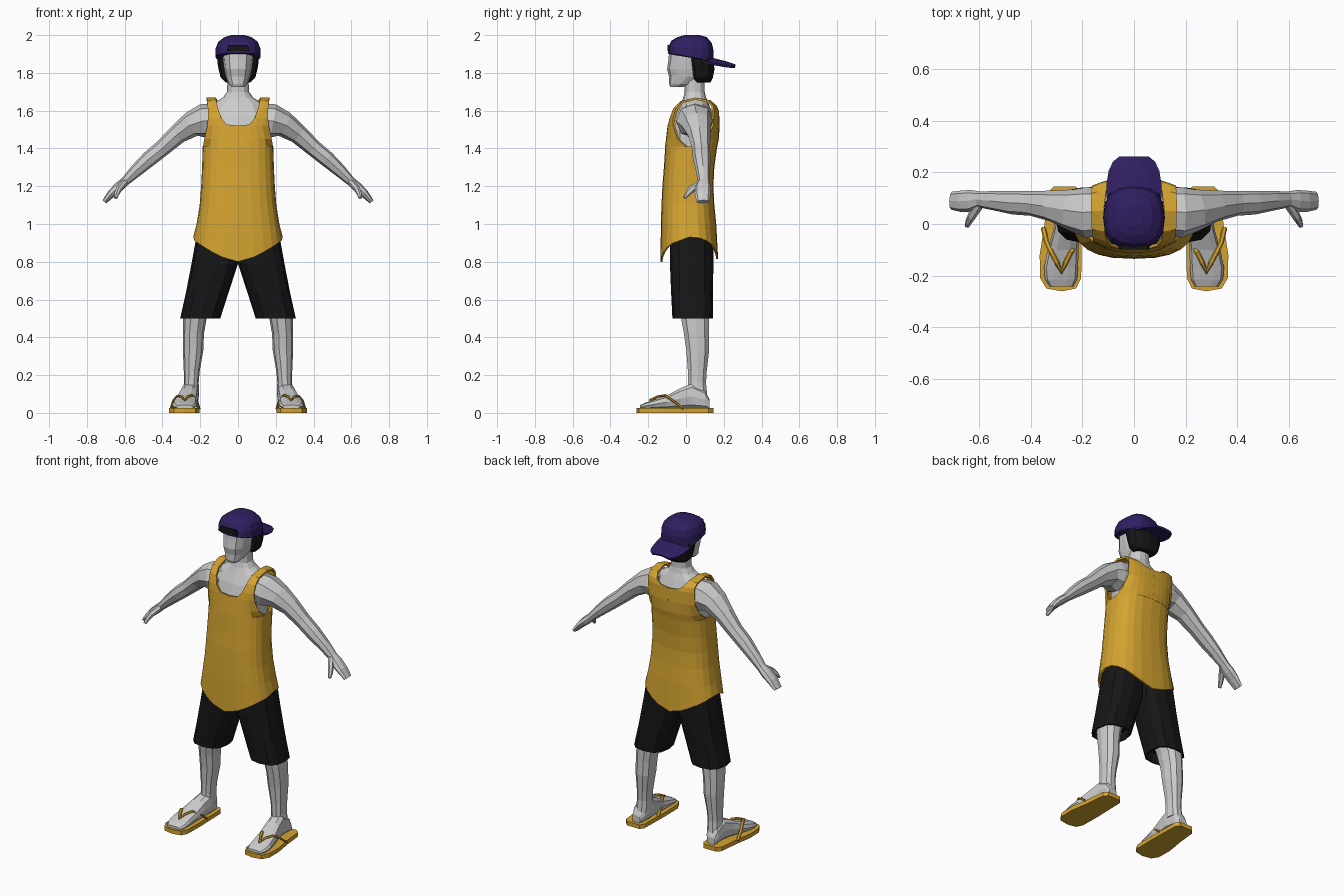
import bpy, bmesh
from math import cos, sin, pi
from mathutils import Vector


def material(name, rgb):
    m = bpy.data.materials.new(name)
    m.diffuse_color = (*rgb, 1)
    return m


YELLOW = material("yellow", (0.66, 0.37, 0.03))
BLACK = material("black", (0.008, 0.008, 0.008))
PURPLE = material("purple", (0.030, 0.013, 0.12))


def loft(name, rings, mat=None, closed=True, caps=True, mirror=False, thick=0):
    """Skin a list of equally long point rows."""
    bm = bmesh.new()
    vs = [[bm.verts.new(p) for p in r] for r in rings]
    n = len(vs[0])
    for a, b in zip(vs, vs[1:]):
        for i in range(n if closed else n - 1):
            j = (i + 1) % n
            bm.faces.new((a[i], a[j], b[j], b[i]))
    if closed and caps:
        bm.faces.new(vs[0])
        bm.faces.new(vs[-1])
    bmesh.ops.remove_doubles(bm, verts=bm.verts, dist=0.0005)
    bmesh.ops.recalc_face_normals(bm, faces=bm.faces)
    me = bpy.data.meshes.new(name)
    bm.to_mesh(me)
    bm.free()
    ob = bpy.data.objects.new(name, me)
    bpy.context.collection.objects.link(ob)
    if mat:
        me.materials.append(mat)
    if thick:
        s = ob.modifiers.new("thickness", 'SOLIDIFY')
        s.thickness, s.offset = thick, 0
    if mirror:
        ob.modifiers.new("mirror", 'MIRROR').use_mirror_merge = False
    return ob


def ring(c, u, v, n, e):
    """Superellipse around c spanned by u and v."""
    def sp(t):
        return (1 if t >= 0 else -1) * abs(t) ** (2 / e)
    return [Vector(c) + u * sp(cos(2 * pi * i / n)) + v * sp(sin(2 * pi * i / n)) for i in range(n)]


def stack(rows, n=12, e=2.4):
    """Horizontal rings from (cx, cy, z, rx, ry, tilt)."""
    out = []
    for cx, cy, z, rx, ry, *t in rows:
        k = t[0] if t else 0
        out.append(ring((cx, cy, z), Vector((rx, 0, 0)), Vector((0, ry, ry * k)), n, e))
    return out


def sweep(path, up, n=8, e=2.2):
    """Rings across a path of (x, y, z, half_a, half_b); half_b lies along up."""
    pts = [Vector(p[:3]) for p in path]
    out = []
    for i, p in enumerate(path):
        t = (pts[min(i + 1, len(pts) - 1)] - pts[max(i - 1, 0)]).normalized()
        u = Vector(up).cross(t).normalized()
        out.append(ring(pts[i], u * p[3], t.cross(u) * p[4], n, e))
    return out


# torso, neck and head
loft("torso", stack([(0, .03, 1.0, .16, .10), (0, .03, 1.35, .16, .11), (0, .035, 1.5, .165, .117),
                     (0, .043, 1.58, .165, .10), (0, .046, 1.635, .135, .075), (0, .046, 1.67, .08, .06),
                     (0, .046, 1.70, .058, .053), (0, .046, 1.80, .055, .052)]))
loft("head", stack([(0, -.052, 1.725, .034, .03), (0, -.025, 1.742, .05, .065), (0, .01, 1.78, .065, .10),
                    (0, .012, 1.82, .074, .112), (0, .015, 1.87, .080, .108), (0, .02, 1.93, .085, .108)]))
loft("hair", stack([(0, .085, 1.75, .065, .045), (0, .085, 1.775, .092, .057), (0, .085, 1.82, .103, .066),
                    (0, .08, 1.86, .11, .066), (0, .07, 1.91, .105, .06)]), BLACK)

# backwards cap
loft("cap_dome", stack([(0, .025, 1.880, .112, .116, -.18), (0, .025, 1.884, .120, .121, -.18),
                        (0, .027, 1.93, .118, .119, -.10), (0, .03, 1.965, .104, .106, -.06),
                        (0, .032, 1.989, .072, .078), (0, .032, 2.0, .035, .04)], 16, 2.6), PURPLE)
brim = []
for y, w, z in [(.10, .105, 1.885), (.15, .105, 1.872), (.205, .096, 1.858), (.24, .08, 1.847), (.26, .055, 1.839)]:
    brim.append([(w * s, y, z - .024 * (w * s / .1) ** 2) for s in (-1, -.6, -.2, .2, .6, 1)])
loft("cap_brim", brim, PURPLE, closed=False, thick=.012)
loft("cap_opening", [[(x * w, y, z) for x, y in ((-1, -.099), (1, -.099), (1, -.06), (-1, -.06))]
                     for z, w in ((1.915, .06), (1.947, .052))], BLACK)

# arms and hands
loft("arm", sweep([(.10, .05, 1.555, .085, .09), (.185, .045, 1.545, .09, .098), (.245, .055, 1.528, .068, .08),
                   (.32, .07, 1.475, .052, .06), (.40, .08, 1.402, .044, .048), (.47, .083, 1.345, .042, .046),
                   (.54, .09, 1.282, .034, .038), (.598, .095, 1.225, .024, .031), (.63, .09, 1.197, .026, .042),
                   (.668, .088, 1.163, .022, .042), (.707, .09, 1.118, .013, .035)], (0, 1, 0)), mirror=True)
loft("thumb", sweep([(.60, .075, 1.22, .018, .018), (.63, .03, 1.185, .019, .016),
                     (.642, .008, 1.16, .014, .013), (.648, -.008, 1.138, .008, .009)], (1, 0, 0), 6), mirror=True)

# tank top body with a hem that dips front and back
body = stack([(0, .0175, .9, .232, .1475), (0, .0135, 1.0, .214, .1415), (0, .01, 1.1, .198, .135),
              (0, .01, 1.2, .19, .13), (0, .0165, 1.3, .185, .1285), (0, .0275, 1.41, .182, .1325)], 24, 2.6)
for p in body[0]:
    p.z = .80 + .115 * (abs(p.x) / .232) ** 1.5 + (.015 if p.y > 0 else 0)
loft("shirt_body", body, YELLOW, caps=False, thick=.01)

# tank top straps: one ribbon from front, over the shoulder, to the back
straps = []
for z, cy, ry, rx, xi, xo in [
        (1.41, .0275, -.1325, .182, 0, .181), (1.45, .03, -.13, .19, 0, .174), (1.52, .035, -.127, .21, 0, .160),
        (1.526, .035, -.126, .21, .06, .160), (1.56, .035, -.12, .22, .088, .156), (1.61, .04, -.108, .22, .105, .158),
        (1.645, .045, -.075, .24, .114, .163), (1.663, .05, 0, .24, .118, .166), (1.65, .05, .08, .24, .108, .165),
        (1.625, .045, .115, .23, .09, .161), (1.605, .04, .127, .22, .06, .160), (1.598, .04, .129, .22, 0, .160),
        (1.52, .035, .137, .21, 0, .162), (1.45, .03, .138, .19, 0, .174), (1.41, .0275, .1325, .182, 0, .181)]:
    row = []
    for i in range(6):
        x = xi + (xo - xi) * i / 5
        row.append((x, cy + ry * (1 - (x / rx) ** 2.6) ** (1 / 2.6), z))
    straps.append(row)
loft("shirt_straps", straps, YELLOW, closed=False, mirror=True, thick=.012)

# shorts with hollow hems, then legs
loft("shorts_leg", stack([(.105, .03, .98, .105, .11), (.113, .03, .9, .113, .114), (.123, .03, .79, .123, .115),
                          (.162, .032, .64, .113, .111), (.200, .035, .50, .106, .107),
                          (.200, .035, .50, .096, .097), (.185, .035, .56, .092, .094)], 12, 2.6), BLACK, mirror=True)
loft("leg", stack([(.19, .045, .62, .07, .08), (.228, .048, .50, .062, .077), (.236, .055, .42, .056, .069),
                   (.238, .062, .33, .054, .063), (.245, .060, .22, .042, .052), (.247, .058, .16, .039, .050),
                   (.25, .06, .09, .044, .055)], 10, 2.3), mirror=True)

# feet
foot = []
for y, cx, w, top in [(.125, .262, .028, .07), (.10, .257, .042, .12), (.03, .255, .048, .158), (-.03, .263, .052, .132),
                      (-.10, .275, .060, .095), (-.17, .283, .066, .070), (-.215, .283, .062, .055),
                      (-.243, .281, .045, .042)]:
    h = (top - .02) / 2
    foot.append(ring((cx, y, .02 + h), Vector((w, 0, 0)), Vector((0, 0, h)), 10, 2.7))
loft("foot", foot, mirror=True)

# sandals
outline = [(.225, .145), (.312, .145), (.335, .12), (.347, 0), (.366, -.12), (.364, -.21), (.34, -.25),
           (.28, -.261), (.225, -.25), (.205, -.21), (.203, -.08), (.208, .12)]
loft("sandal_sole", [[(x, y, z) for x, y in outline] for z in (0, .026)], YELLOW, mirror=True)
loft("sandal_strap", sweep([(.208, -.015, .022, .010, .006), (.222, -.07, .070, .010, .006),
                            (.245, -.11, .094, .010, .006), (.265, -.15, .087, .010, .006),
                            (.281, -.185, .068, .011, .007), (.299, -.15, .087, .010, .006),
                            (.320, -.11, .090, .010, .006), (.339, -.07, .066, .010, .006),
                            (.352, -.015, .022, .010, .006)], (0, 0, 1), 6), YELLOW, mirror=True)
